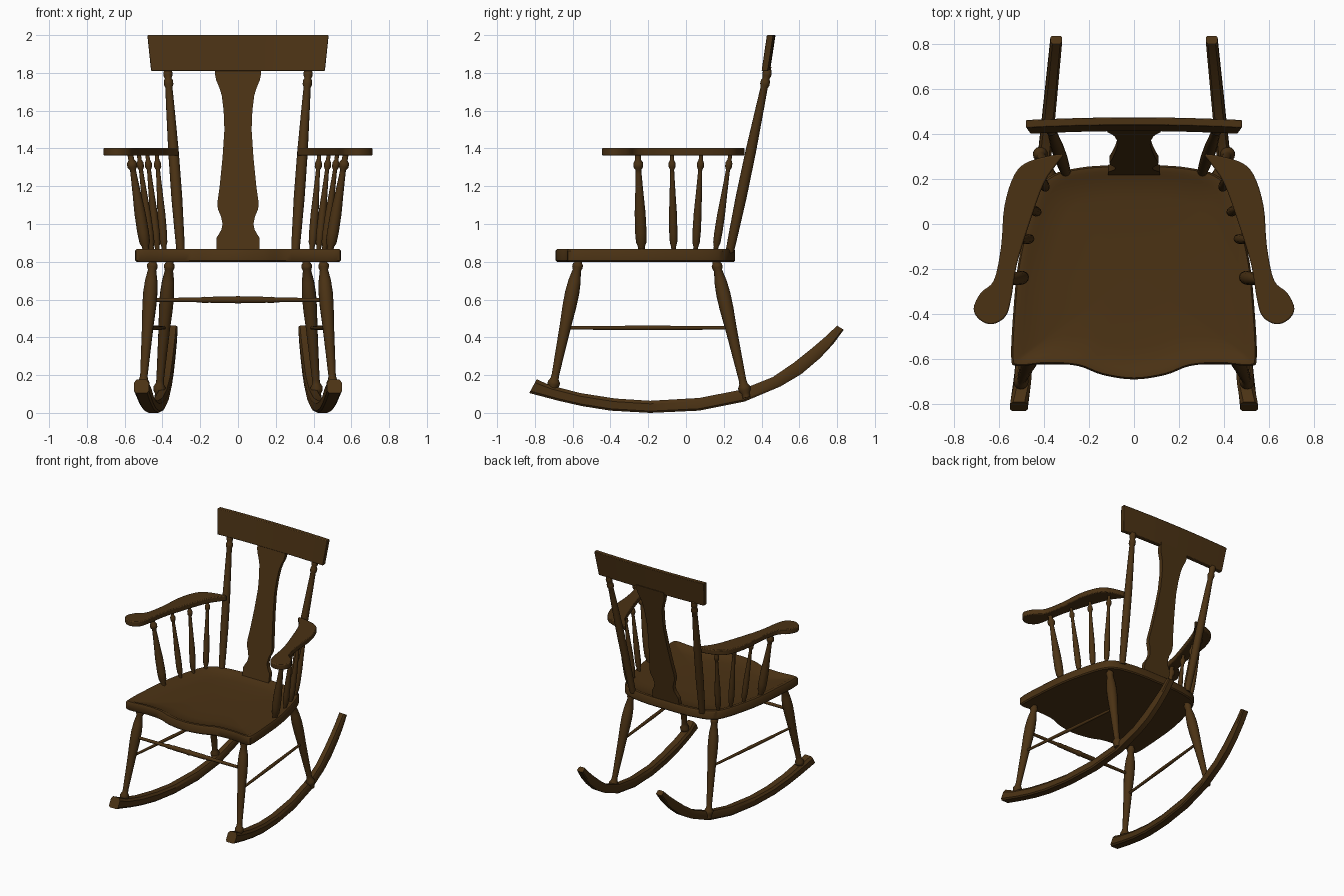
import bpy, bmesh, math
from mathutils import Vector

if "Cube" in bpy.data.objects:
    bpy.data.objects.remove(bpy.data.objects["Cube"])

wood = bpy.data.materials.new("dark walnut wood")
wood.diffuse_color = (0.07, 0.032, 0.007, 1)
wood.use_nodes = True
wood.node_tree.nodes["Principled BSDF"].inputs["Base Color"].default_value = wood.diffuse_color


def finish(name, bm, bevel=0.0, angle=40):
    bmesh.ops.recalc_face_normals(bm, faces=bm.faces)
    me = bpy.data.meshes.new(name)
    bm.to_mesh(me)
    bm.free()
    me.materials.append(wood)
    ob = bpy.data.objects.new(name, me)
    bpy.context.collection.objects.link(ob)
    if bevel:
        m = ob.modifiers.new("rounded edge", 'BEVEL')
        m.width, m.segments, m.limit_method = bevel, 2, 'ANGLE'
        m.angle_limit = math.radians(50)
    bpy.ops.object.select_all(action='DESELECT')
    ob.select_set(True)
    bpy.context.view_layer.objects.active = ob
    bpy.ops.object.shade_smooth_by_angle(angle=math.radians(angle))
    return ob


def loft(name, rings, bevel=0.0, angle=40):
    """Skin a list of equal-length closed rings and cap both ends."""
    bm = bmesh.new()
    vs = [[bm.verts.new(p) for p in r] for r in rings]
    n = len(rings[0])
    for a, b in zip(vs, vs[1:]):
        for i in range(n):
            bm.faces.new((a[i], a[(i + 1) % n], b[(i + 1) % n], b[i]))
    bm.faces.new(vs[0])
    bm.faces.new(vs[-1])
    return finish(name, bm, bevel, angle)


def turned(name, p0, p1, profile, sides=14):
    """Lathe a (position along axis, radius) profile between two points."""
    p0, p1 = Vector(p0), Vector(p1)
    rot = (p1 - p0).to_track_quat('Z', 'Y')
    rings = []
    for t, r in profile:
        c = p0.lerp(p1, t)
        rings.append([c + rot @ Vector((r * math.cos(k * math.tau / sides),
                                        r * math.sin(k * math.tau / sides), 0))
                      for k in range(sides)])
    return loft(name, rings, angle=50)


def smooth_loop(pts, steps=4):
    """Closed Catmull-Rom curve through 2D points."""
    out, n = [], len(pts)
    for i in range(n):
        a, b, c, d = (Vector(pts[(i + k - 1) % n]) for k in range(4))
        for s in range(steps):
            t = s / steps
            out.append(0.5 * (2 * b + (c - a) * t + (2 * a - 5 * b + 4 * c - d) * t * t
                              + (3 * b - a - 3 * c + d) * t ** 3))
    return out


# Seat: wavy front, tapered sides, dished top
half = [(0.14, -0.67), (0.25, -0.63), (0.39, -0.62), (0.52, -0.63), (0.545, -0.59),
        (0.535, -0.38), (0.515, -0.18), (0.475, 0.0), (0.425, 0.15), (0.36, 0.22),
        (0.24, 0.25), (0.12, 0.26)]
outline = smooth_loop([(0, -0.69)] + half + [(0, 0.26)] + [(-x, y) for x, y in half[::-1]])
layers = [(0.985, 0.80), (1.0, 0.808), (1.0, 0.858), (0.985, 0.868), (0.94, 0.868),
          (0.90, 0.858), (0.7, 0.848), (0.4, 0.843), (0.1, 0.842)]
loft("seat", [[(p.x * s, -0.21 + (p.y + 0.21) * s, z) for p in outline] for s, z in layers])

# Back rake shared by posts, splat and crest
def back_y(z):
    return 0.235 + 0.195 * (z - 0.87) / 0.93

# Central splat
splat = [(0.86, .115), (0.925, .115), (0.94, .105), (0.97, .088), (1.0, .082), (1.04, .09),
         (1.08, .107), (1.12, .108), (1.2, .097), (1.35, .082), (1.5, .072), (1.6, .076),
         (1.68, .086), (1.72, .098), (1.76, .115), (1.79, .121), (1.83, .121)]
loft("back_splat", [[(sx * w, back_y(z) + sy * 0.016, z)
                     for sx, sy in ((-1, -1), (1, -1), (1, 1), (-1, 1))] for z, w in splat], angle=35)

# Crest rail, gently bowed backwards in the middle
crest = []
for i in range(17):
    u = -1 + i / 8
    b = 0.012 * (1 - u * u)
    crest.append([(u * .46, .400 + b, 1.81), (u * .46, .433 + b, 1.81),
                  (u * .48, .462 + b, 2.0), (u * .48, .428 + b, 2.0)])
loft("crest_rail", crest, bevel=0.004)

# Turning profiles
leg = [(0, .022), (.03, .022), (.05, .032), (.075, .033), (.10, .022), (.13, .02), (.3, .025),
       (.5, .031), (.64, .037), (.74, .038), (.83, .033), (.91, .022), (.93, .028), (.95, .028),
       (.965, .02), (1, .02)]
post = [(0, .022), (.1, .025), (.3, .029), (.55, .028), (.8, .022), (.9, .019), (.915, .025),
        (.935, .025), (.95, .018), (.965, .024), (.98, .024), (1, .018)]
spindle = [(0, .55), (.06, .6), (.1, .9), (.2, 1), (.4, .95), (.6, .72), (.8, .52), (.84, .5),
           (.87, .85), (.91, .85), (.94, .5), (1, .5)]

# Rocker stations: bottom y, z and top y, z
rocker = [(-.83, .105, -.79, .178), (-.67, .063, -.72, .146), (-.55, .036, -.56, .105),
          (-.40, .012, -.375, .076), (-.19, 0, -.19, .064), (.07, .012, .07, .079),
          (.31, .06, .29, .122), (.50, .14, .46, .19), (.61, .205, .57, .265),
          (.71, .29, .67, .345), (.78, .365, .74, .405), (.835, .44, .80, .462)]

# Arm outline seen from above
arm = [(.32, .31), (.46, .28), (.53, .22), (.575, .08), (.59, -.10), (.622, -.25), (.68, -.305),
       (.712, -.375), (.685, -.425), (.63, -.445), (.57, -.41), (.545, -.33), (.52, -.18),
       (.465, 0), (.40, .18), (.34, .27)]

# Arm spindles: bottom x, y, top x, y, radius
spindles = [(.485, -.235, .57, -.255, .031), (.455, -.065, .525, -.075, .022),
            (.425, .05, .48, .08, .022), (.39, .155, .43, .235, .022)]

for side, s in (("left", -1), ("right", 1)):
    # Rocker with chamfered edges, toed in towards the back
    rings = []
    for yb, zb, yt, zt in rocker:
        k = (yb + .83) / 1.665
        cx, w = s * (.511 - .166 * k), .039 - .013 * k
        b, t = Vector((cx, yb, zb)), Vector((cx, yt, zt))
        rings.append([b.lerp(t, v) + Vector((u * w, 0, 0)) for u, v in
                      ((-.75, 0), (.75, 0), (1, .15), (1, .75), (.65, 1), (-.65, 1),
                       (-1, .75), (-1, .15))])
    loft(side + "_rocker", rings, angle=35)

    # Legs and side stretcher
    turned(side + "_front_leg", (s * .505, -.71, .11), (s * .45, -.565, .82), leg)
    turned(side + "_back_leg", (s * .42, .32, .08), (s * .36, .155, .82), leg)
    turned(side + "_side_stretcher", (s * .479, -.64, .45), (s * .39, .235, .45),
           [(0, .009), (.5, .013), (1, .009)], 10)

    # Back post
    turned(side + "_back_post", (s * .303, back_y(.85), .85), (s * .373, back_y(1.82), 1.82), post)

    # Arm rest
    pts = smooth_loop(arm)
    loft(side + "_arm", [[(s * p.x, p.y, z) for p in pts] for z in (1.362, 1.403)], bevel=0.01)

    # Arm spindles
    for i, (xb, yb, xt, yt, r) in enumerate(spindles):
        turned(f"{side}_arm_spindle_{i + 1}", (s * xb, yb, .85), (s * xt, yt, 1.37),
               [(t, r * f) for t, f in spindle])

# Front stretcher with a thicker turned middle
bar = [(0, .011), (.28, .013), (.31, .018), (.34, .015), (.36, .018), (.48, .018),
       (.49, .021)]
turned("front_stretcher", (-.466, -.612, .598), (.466, -.612, .598),
       bar + [(1 - t, r) for t, r in bar[::-1]], 10)
